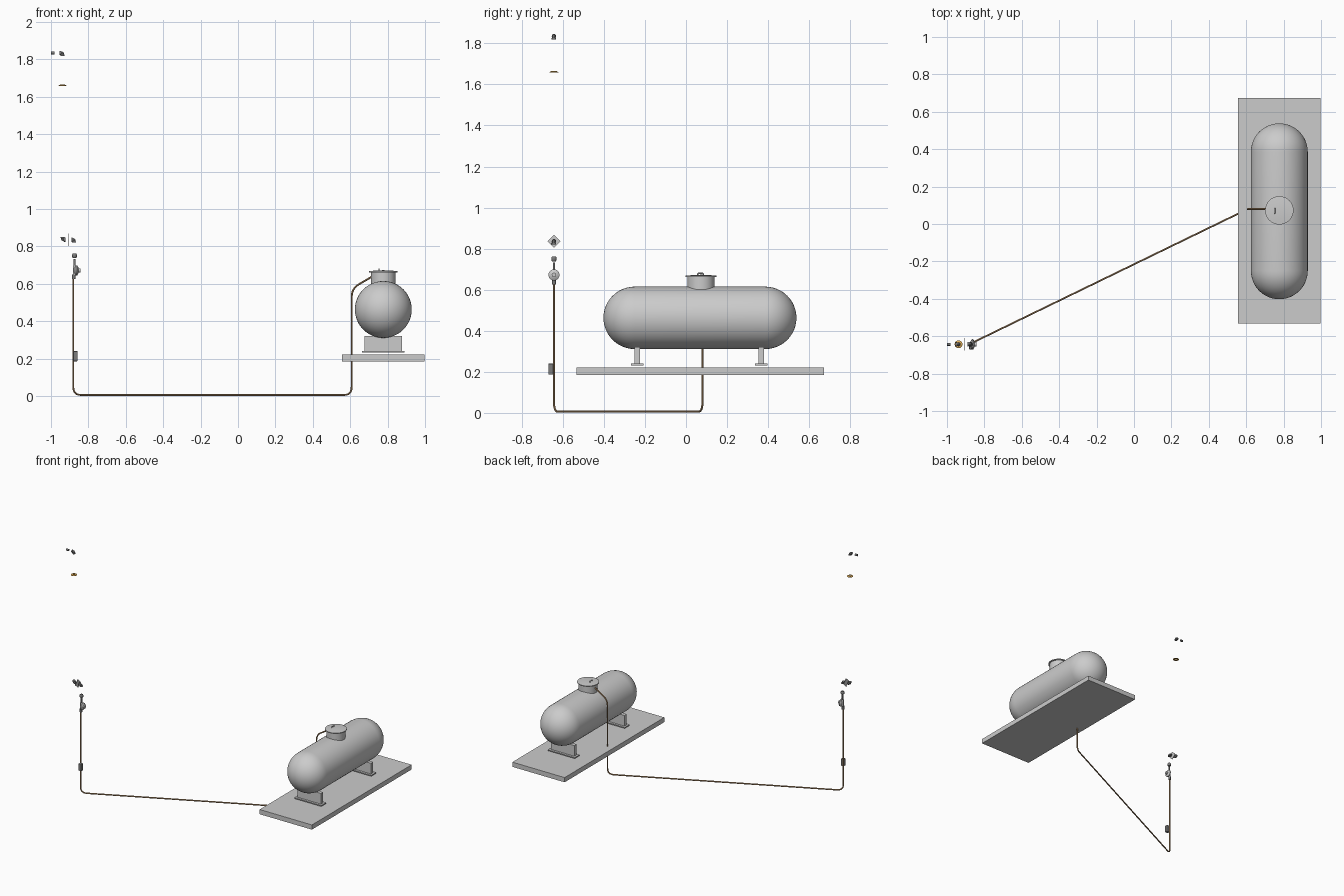
import bpy, math
from mathutils import Vector

if "Cube" in bpy.data.objects:
    bpy.data.objects.remove(bpy.data.objects["Cube"])

PX, PY = -0.874, -0.643      # riser line of the regulator assembly
TX, TY, TZ, TR = 0.777, 0.068, 0.463, 0.152


def paint(name, rgb):
    m = bpy.data.materials.new(name)
    m.diffuse_color = (*rgb, 1)
    m.use_nodes = True
    m.node_tree.nodes["Principled BSDF"].inputs["Base Color"].default_value = m.diffuse_color
    return m


BRASS = paint("brass", (0.8, 0.45, 0.1))
COPPER = paint("copper", (0.45, 0.28, 0.14))
DARK = paint("dark_iron", (0.2, 0.2, 0.2))


def finish(ob, name, mat=None, smooth=True):
    ob.name = name
    if mat:
        ob.data.materials.append(mat)
    if smooth:
        bpy.ops.object.select_all(action='DESELECT')
        ob.select_set(True)
        bpy.context.view_layer.objects.active = ob
        bpy.ops.object.shade_smooth_by_angle(angle=math.radians(35))
    return ob


def box(name, loc, size, mat=None, rot=(0, 0, 0), bevel=0):
    bpy.ops.mesh.primitive_cube_add(size=1, location=loc, rotation=rot)
    ob = bpy.context.object
    ob.scale = size
    bpy.ops.object.transform_apply(location=False, rotation=False, scale=True)
    if bevel:
        b = ob.modifiers.new("bevel", 'BEVEL')
        b.width, b.segments = bevel, 2
    return finish(ob, name, mat, False)


def lathe(name, loc, profile, axis='Z', seg=32, mat=None):
    """Spin (radius, height) points around an axis; zero radius makes a pole."""
    verts, rings, faces = [], [], []
    for r, h in profile:
        n = 1 if r < 1e-6 else seg
        rings.append(range(len(verts), len(verts) + n))
        for i in range(n):
            a = math.tau * i / seg
            c, s = r * math.cos(a), r * math.sin(a)
            verts.append({'Z': (c, s, h), 'X': (h, c, s), 'Y': (s, h, c)}[axis])
    for a, b in zip(rings, rings[1:]):
        for i in range(seg):
            j = (i + 1) % seg
            q = [a[i % len(a)], a[j % len(a)], b[j % len(b)], b[i % len(b)]]
            faces.append(list(dict.fromkeys(q)))
    me = bpy.data.meshes.new(name)
    me.from_pydata(verts, [], faces)
    me.update()
    ob = bpy.data.objects.new(name, me)
    ob.location = loc
    bpy.context.collection.objects.link(ob)
    return finish(ob, name, mat)


def rod(name, loc, r, length, axis='Z', mat=None, seg=16):
    h = length / 2
    return lathe(name, loc, [(0, -h), (r, -h), (r, h), (0, h)], axis, seg, mat)


def tube(name, pts, r, bend, mat=None):
    """Round tube along straight runs with rounded corners."""
    pts = [Vector(p) for p in pts]
    path = [pts[0]]
    for a, b, c in zip(pts, pts[1:], pts[2:]):
        p, q = b + (a - b).normalized() * bend, b + (c - b).normalized() * bend
        for k in range(7):
            t = k / 6
            path.append(p * (1 - t) ** 2 + b * 2 * t * (1 - t) + q * t * t)
    path.append(pts[-1])
    cu = bpy.data.curves.new(name, 'CURVE')
    cu.dimensions = '3D'
    cu.bevel_depth, cu.bevel_resolution, cu.use_fill_caps = r, 2, True
    sp = cu.splines.new('POLY')
    sp.points.add(len(path) - 1)
    for s, p in zip(sp.points, path):
        s.co = (*p, 1)
    ob = bpy.data.objects.new(name, cu)
    bpy.context.collection.objects.link(ob)
    bpy.ops.object.select_all(action='DESELECT')
    ob.select_set(True)
    bpy.context.view_layer.objects.active = ob
    bpy.ops.object.convert(target='MESH')
    return finish(bpy.context.object, name, mat)


# Slab under the tank
box("concrete_slab", (TX, 0.07, 0.203), (0.442, 1.205, 0.036))

# Tank: cylinder with round ends
half, n = 0.318, 12
cap = [(TR * math.cos(math.pi / 2 * k / n), half + TR * math.sin(math.pi / 2 * k / n))
       for k in range(n)] + [(0, half + TR)]
lathe("tank_shell", (TX, TY, TZ), [(r, -h) for r, h in reversed(cap)] + cap, 'Y', 48)

# Saddles
for i, y in enumerate((-0.237, 0.367)):
    box(f"saddle_web_{i}", (TX, y, 0.28), (0.2, 0.027, 0.082))
    box(f"saddle_foot_{i}", (TX, y, 0.236), (0.228, 0.06, 0.008))

# Turret, domed lid and lid handle
lathe("turret_neck", (TX, 0.073, 0), [(0, 0.6), (0.066, 0.6), (0.066, 0.667), (0, 0.667)])
lathe("turret_lid", (TX, 0.073, 0), [(0, 0.662), (0.076, 0.662), (0.076, 0.668),
                                     (0.045, 0.671), (0, 0.673)])
tube("lid_handle", [(0.753, 0.057, 0.668), (0.753, 0.057, 0.68),
                    (0.753, 0.084, 0.68), (0.753, 0.084, 0.668)], 0.003, 0.005)

# Supply pipe from the turret, under the slab, to the riser
tube("supply_pipe", [(0.715, 0.08, 0.638), (0.608, 0.08, 0.575), (0.608, 0.08, 0.006),
                     (-0.881, PY, 0.006), (-0.881, PY, 0.64)], 0.005, 0.045, COPPER)
box("riser_junction_box", (-0.869, -0.658, 0.213), (0.024, 0.024, 0.054), DARK, bevel=0.003)

# Regulator with its fittings
rod("regulator_inlet", (PX - 0.004, PY, 0.638), 0.009, 0.026, 'Z', DARK)
rod("regulator_body", (PX, PY, 0.672), 0.009, 0.05, 'Z')
lathe("regulator_diaphragm", (PX, PY, 0.672),
      [(0, -0.004), (0.014, -0.002), (0.027, 0.007), (0.027, 0.014), (0.015, 0.021),
       (0.011, 0.022), (0.011, 0.031), (0, 0.031)], 'X', 24)
rod("regulator_outlet", (PX, PY, 0.714), 0.006, 0.036, 'Z', DARK)
lathe("union_fitting", (PX, PY, 0.75), [(0, -0.012), (0.009, -0.012), (0.013, -0.006),
      (0.013, 0.006), (0.009, 0.012), (0, 0.012)], 'Z', 16, DARK)


def elbow(name, x, z, sx, sz):
    """Pipe elbow with a collar on each open end."""
    tube(name, [(x + sx * 0.015, PY, z), (x, PY, z), (x, PY, z + sz * 0.015)],
         0.0085, 0.009, DARK)
    rod(name + "_side_collar", (x + sx * 0.012, PY, z), 0.011, 0.007, 'X', DARK)
    rod(name + "_end_collar", (x, PY, z + sz * 0.012), 0.011, 0.007, 'Z', DARK)


# Wall plate with an elbow on either side
elbow("outer_elbow", PX - 0.002, 0.836, -1, -1)
box("wall_plate", (-0.904, PY, 0.836), (0.003, 0.046, 0.046), None, (math.pi / 4, 0, 0))
elbow("inner_elbow", -0.938, 0.836, 1, 1)

# Floor flange, upper elbow and end coupling
lathe("floor_flange", (-0.938, PY, 1.66), [(0.01, -0.003), (0.021, -0.003), (0.021, 0),
      (0.012, 0.005), (0.01, 0.005), (0.01, -0.003)], 'Z', 24, BRASS)
elbow("upper_elbow", -0.938, 1.835, -1, -1)
rod("end_coupling", (-0.991, PY, 1.835), 0.008, 0.018, 'X', DARK)
